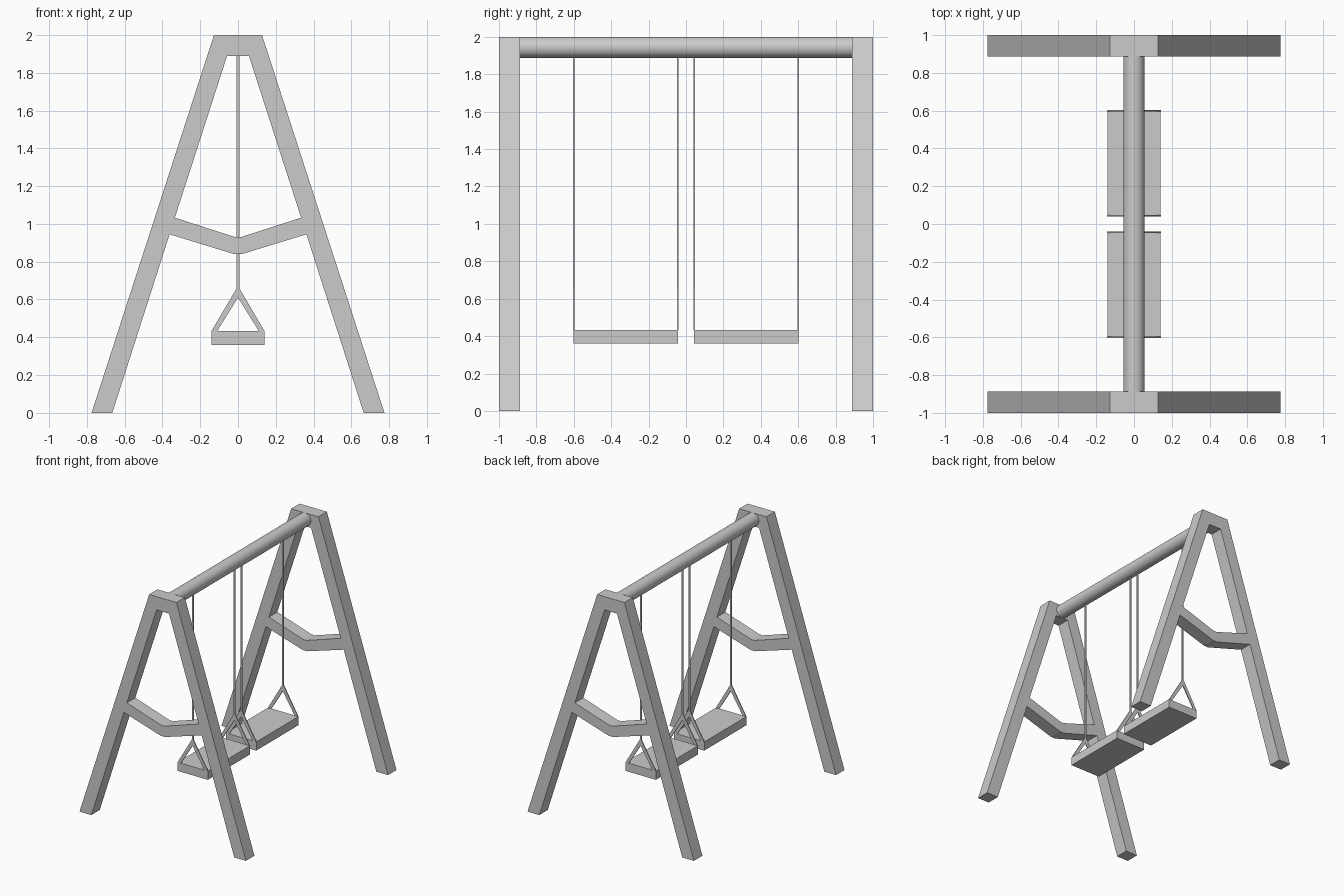
import bpy, bmesh, math

default = bpy.data.objects.get("Cube")
if default:
    bpy.data.objects.remove(default, do_unlink=True)

grey = bpy.data.materials.new("plain grey")
grey.use_nodes = True
COLOUR = (0.6, 0.6, 0.6, 1)
grey.diffuse_color = COLOUR
grey.node_tree.nodes["Principled BSDF"].inputs["Base Color"].default_value = COLOUR


def finish(name, bm):
    bmesh.ops.recalc_face_normals(bm, faces=bm.faces[:])
    mesh = bpy.data.meshes.new(name)
    bm.to_mesh(mesh)
    bm.free()
    mesh.materials.append(grey)
    obj = bpy.data.objects.new(name, mesh)
    bpy.context.collection.objects.link(obj)
    return obj


def symmetric_prism(name, half_faces, y0, y1):
    """Mirror flat (x, z) faces across x = 0 and extrude them along y."""
    bm = bmesh.new()
    for side in (-1, 1):
        for face in half_faces:
            bm.faces.new([bm.verts.new((side * x, y0, z)) for x, z in face])
    bmesh.ops.remove_doubles(bm, verts=bm.verts[:], dist=0.0005)
    bmesh.ops.recalc_face_normals(bm, faces=bm.faces[:])
    result = bmesh.ops.extrude_face_region(bm, geom=bm.faces[:])
    moved = [v for v in result["geom"] if isinstance(v, bmesh.types.BMVert)]
    bmesh.ops.translate(bm, verts=moved, vec=(0, y1 - y0, 0))
    return finish(name, bm)


def box(name, half_width, y0, y1, z0, z1):
    bm = bmesh.new()
    bmesh.ops.create_cube(bm, size=1)
    for v in bm.verts:
        v.co = (v.co.x * 2 * half_width,
                y0 if v.co.y < 0 else y1,
                z0 if v.co.z < 0 else z1)
    return finish(name, bm)


# A-shaped end frames: leg, top cap and bent brace
crotch, brace_top, brace_low = (0.058, 1.888), (0.334, 1.033), (0.362, 0.945)
leg = [(0.775, 0), (0.127, 2), crotch, brace_top, brace_low, (0.665, 0)]
cap = [(0, 2), (0, 1.888), crotch, (0.127, 2)]
brace = [brace_low, brace_top, (0.015, 0.93), (0, 0.93), (0, 0.84), (0.02, 0.84)]
symmetric_prism("front_frame", [leg, cap, brace], -1, -0.888)
symmetric_prism("back_frame", [leg, cap, brace], 0.888, 1)

# Round top beam between the frames
bpy.ops.mesh.primitive_cylinder_add(vertices=48, radius=0.056, depth=1.776,
                                    location=(0, 0, 1.944),
                                    rotation=(math.pi / 2, 0, 0))
beam = bpy.context.object
beam.name = "top_beam"
beam.data.materials.append(grey)
bpy.ops.object.shade_smooth_by_angle()

# Two swings, each a board hung from two rods with triangular hangers
bar = [(0, 0.66), (0, 0.61), (0.112, 0.43), (0.142, 0.43), (0.007, 0.66)]
for label, side in (("front", -1), ("back", 1)):
    y0, y1 = sorted((side * 0.042, side * 0.602))
    box(label + "_seat", 0.141, y0, y1, 0.36, 0.433)
    for place, y in (("inner", 0.044), ("outer", 0.6)):
        a, b = side * y - 0.004, side * y + 0.004
        symmetric_prism(f"{label}_{place}_hanger", [bar], a, b)
        box(f"{label}_{place}_rod", 0.007, a, b, 0.65, 1.9)
